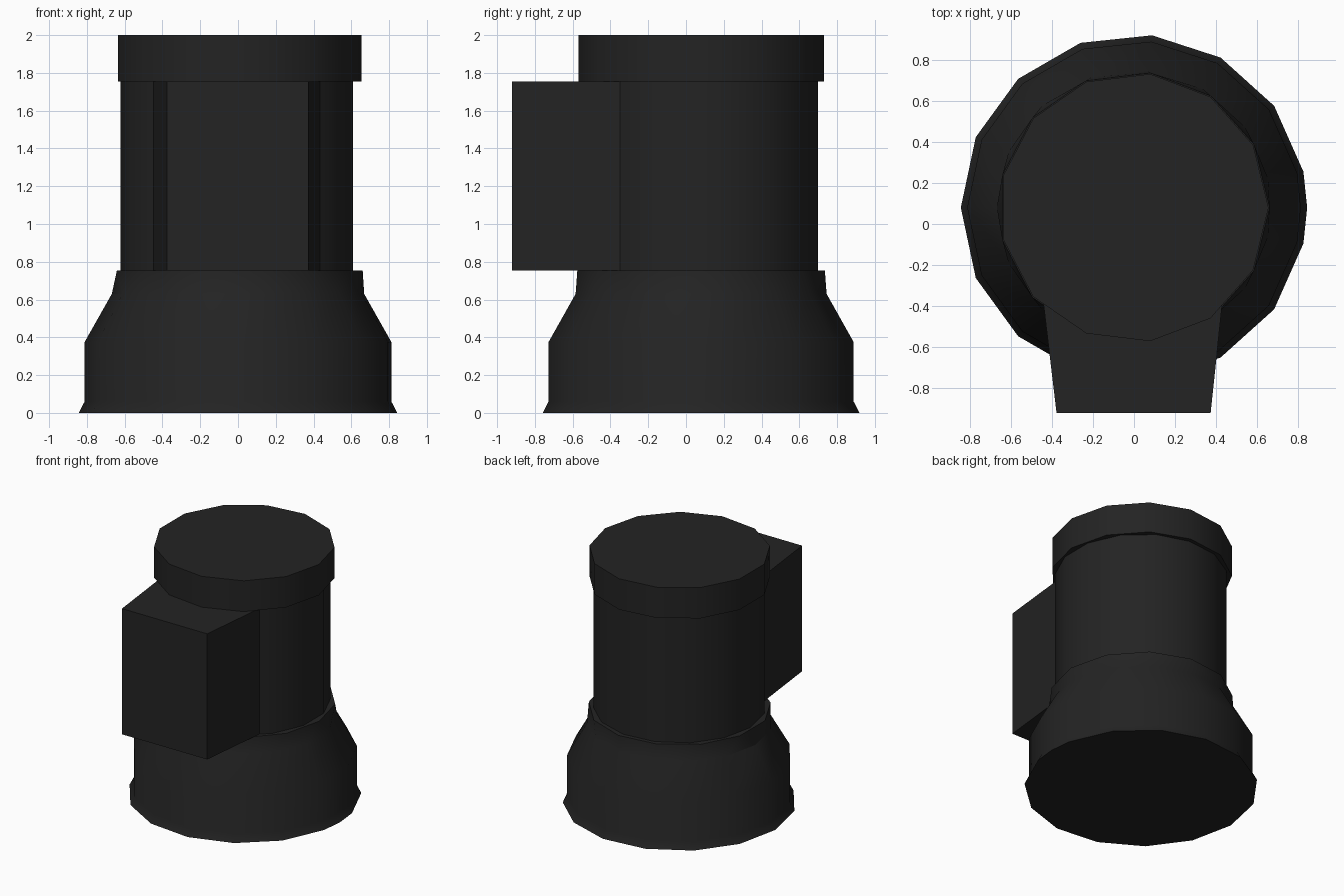
import bpy, bmesh
from math import pi, cos, sin, radians

old = bpy.data.objects.get("Cube")
if old:
    bpy.data.objects.remove(old, do_unlink=True)

AXIS_Y = 0.08  # the round parts share this axis

black = bpy.data.materials.new("matte_black")
black.use_nodes = True
colour = (0.017, 0.017, 0.017, 1)
black.diffuse_color = colour
shader = next(n for n in black.node_tree.nodes if n.type == "BSDF_PRINCIPLED")
shader.inputs["Base Color"].default_value = colour


def polygon(sides, start=0.0):
    return [start + 2 * pi * i / sides for i in range(sides)]


def add_ring(bm, angles, radius, z):
    return [bm.verts.new((radius * cos(a), AXIS_Y + radius * sin(a), z)) for a in angles]


def join_rings(bm, low, high):
    """Skin two rings; counts may differ."""
    if len(low) == len(high):
        for i in range(len(low)):
            j = (i + 1) % len(low)
            bm.faces.new((low[i], low[j], high[j], high[i]))
        return
    edges = []
    for ring in (low, high):
        for a, b in zip(ring, ring[1:] + ring[:1]):
            edges.append(bm.edges.get((a, b)) or bm.edges.new((a, b)))
    bmesh.ops.bridge_loops(bm, edges=edges)


def finish(name, bm):
    bmesh.ops.recalc_face_normals(bm, faces=bm.faces)
    mesh = bpy.data.meshes.new(name)
    bm.to_mesh(mesh)
    bm.free()
    mesh.materials.append(black)
    obj = bpy.data.objects.new(name, mesh)
    bpy.context.collection.objects.link(obj)
    bpy.ops.object.select_all(action="DESELECT")
    obj.select_set(True)
    bpy.context.view_layer.objects.active = obj
    bpy.ops.object.shade_smooth_by_angle(angle=radians(31))
    return obj


def lathe(name, sections):
    """Closed solid through (angles, radius, z) sections."""
    bm = bmesh.new()
    rings = [add_ring(bm, *s) for s in sections]
    for low, high in zip(rings, rings[1:]):
        join_rings(bm, low, high)
    bm.faces.new(rings[0][::-1])
    bm.faces.new(rings[-1])
    return finish(name, bm)


fifteen = polygon(15, pi)
thirteen = polygon(13)
# Base outline has one extra corner on its left side
base_outline = sorted([0.0] + polygon(15, pi / 15))

# Flared base narrowing to a collar
lathe("base", [
    (base_outline, 0.843, 0.0),
    (base_outline, 0.812, 0.06),
    (base_outline, 0.812, 0.375),
    (base_outline, 0.668, 0.63),
    (thirteen, 0.66, 0.755),
])

# Upright drum and overhanging cap
lathe("drum", [(fifteen, 0.622, 0.75), (fifteen, 0.622, 1.76)])
lathe("cap", [(thirteen, 0.655, 1.755), (thirteen, 0.655, 2.0)])

# Front box, widening toward the drum
bm = bmesh.new()
outline = [(-0.377, -0.92), (0.373, -0.92), (0.46, -0.1), (-0.475, -0.1)]
low = [bm.verts.new((x, y, 0.755)) for x, y in outline]
high = [bm.verts.new((x, y, 1.755)) for x, y in outline]
join_rings(bm, low, high)
bm.faces.new(low[::-1])
bm.faces.new(high)
finish("front_box", bm)
